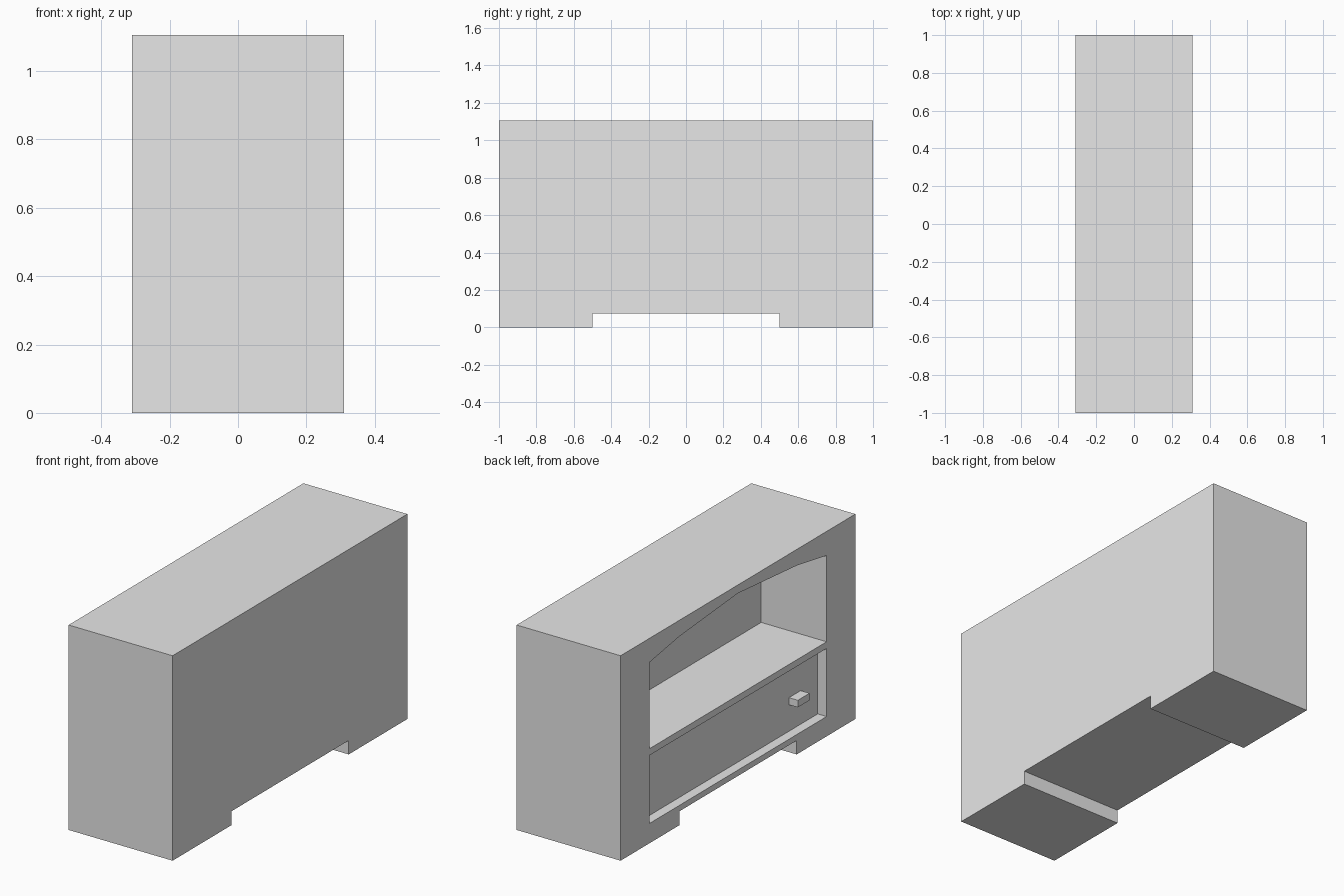
import bpy
import bmesh

old = bpy.data.objects.get("Cube")
if old:
    bpy.data.objects.remove(old, do_unlink=True)

grey = bpy.data.materials.new("plain_grey")
grey.use_nodes = True
grey.diffuse_color = (0.8, 0.8, 0.8, 1)
grey.node_tree.nodes["Principled BSDF"].inputs["Base Color"].default_value = (0.8, 0.8, 0.8, 1)

HALF_DEPTH = 0.31      # cabinet opens towards -x
HEIGHT = 1.105
OPENING = 0.755        # half width of both openings
DRAWER_X = -0.257      # recessed drawer face


def prism(name, outline, x0, x1):
    """Extrude a (y, z) outline along x."""
    bm = bmesh.new()
    face = bm.faces.new([bm.verts.new((x0, y, z)) for y, z in outline])
    ext = bmesh.ops.extrude_face_region(bm, geom=[face])
    verts = [v for v in ext["geom"] if isinstance(v, bmesh.types.BMVert)]
    bmesh.ops.translate(bm, vec=(x1 - x0, 0, 0), verts=verts)
    bmesh.ops.recalc_face_normals(bm, faces=bm.faces)
    mesh = bpy.data.meshes.new(name)
    bm.to_mesh(mesh)
    bm.free()
    mesh.materials.append(grey)
    obj = bpy.data.objects.new(name, mesh)
    bpy.context.collection.objects.link(obj)
    return obj


def mirrored(half):
    """Complete an outline given for +y, running from bottom to top."""
    return half + [(-y, z) for y, z in reversed(half) if y > 0]


def rect(y0, y1, z0, z1):
    return [(y0, z0), (y1, z0), (y1, z1), (y0, z1)]


def carve(target, cutter):
    cutter.hide_render = True
    mod = target.modifiers.new("carve", "BOOLEAN")
    mod.operation = "DIFFERENCE"
    mod.solver = "EXACT"
    mod.object = cutter
    bpy.context.view_layer.objects.active = target
    bpy.ops.object.modifier_apply(modifier=mod.name)
    bpy.data.objects.remove(cutter, do_unlink=True)


# Cabinet block standing on two wide feet
cabinet = prism("cabinet_body",
                mirrored([(0.5, 0.075), (0.5, 0), (1, 0), (1, HEIGHT)]),
                -HALF_DEPTH, HALF_DEPTH)

# Open shelf with an arched top
arch = mirrored([(OPENING, 0.51), (OPENING, 0.975), (0.5, 1.018), (0, 1.06)])
carve(cabinet, prism("shelf_cutter", arch, -0.5, 0.08))

# Recess whose back is the drawer face
carve(cabinet, prism("drawer_cutter", rect(-OPENING, OPENING, 0.107, 0.474),
                     -0.5, DRAWER_X))

# Drawer handle, offset to one end
prism("drawer_handle", rect(-0.61, -0.51, 0.25, 0.288), -HALF_DEPTH, DRAWER_X)
